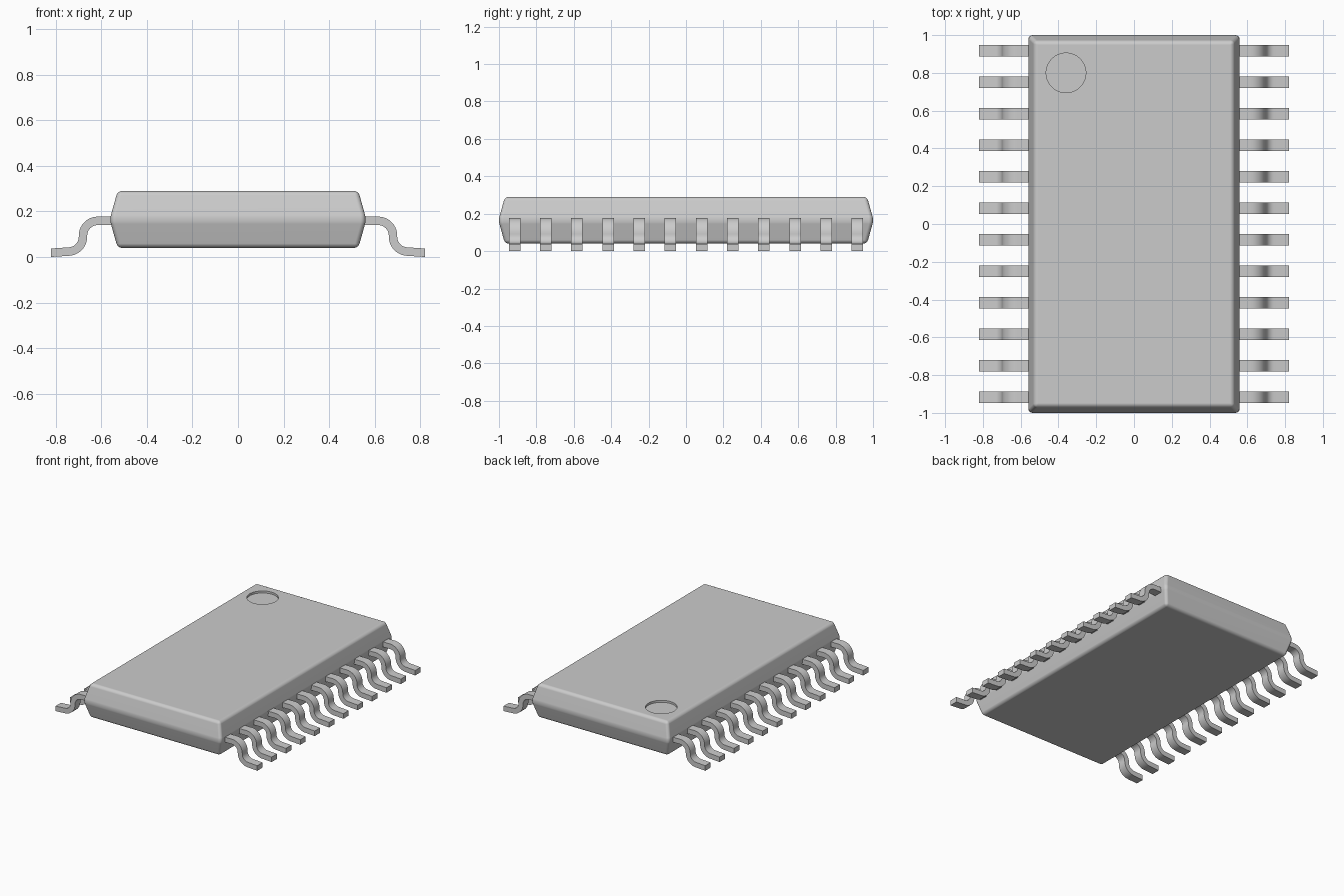
import bpy, bmesh
from math import radians, cos, sin, pi
from mathutils import Vector

default = bpy.data.objects.get("Cube")
if default:
    bpy.data.objects.remove(default)

# One plain grey for everything
grey = bpy.data.materials.new("plain grey")
grey.use_nodes = True
colour = (0.6, 0.6, 0.6, 1)
grey.diffuse_color = colour
grey.node_tree.nodes["Principled BSDF"].inputs["Base Color"].default_value = colour


def add_object(name, mesh):
    obj = bpy.data.objects.new(name, mesh)
    bpy.context.collection.objects.link(obj)
    return obj


def finish(bm, name):
    bmesh.ops.recalc_face_normals(bm, faces=bm.faces)
    mesh = bpy.data.meshes.new(name)
    bm.to_mesh(mesh)
    bm.free()
    mesh.materials.append(grey)
    return mesh


def select_only(obj):
    bpy.ops.object.select_all(action="DESELECT")
    obj.select_set(True)
    bpy.context.view_layer.objects.active = obj


# Package body: three stacked rectangles, widest at mid height, edges rounded
bm = bmesh.new()
rings = []
for z, inset in ((0.04, 0.032), (0.165, -0.003), (0.29, 0.032)):
    x, y = 0.56 - inset, 1 - inset
    rings.append([bm.verts.new(p) for p in
                  ((-x, -y, z), (x, -y, z), (x, y, z), (-x, y, z))])
for low, high in zip(rings, rings[1:]):
    for i in range(4):
        j = (i + 1) % 4
        bm.faces.new((low[i], low[j], high[j], high[i]))
bm.faces.new(rings[0])
bm.faces.new(rings[-1])
bmesh.ops.bevel(bm, geom=bm.edges[:], offset=0.02, segments=4,
                profile=0.5, affect="EDGES", clamp_overlap=True)
body = add_object("package_body", finish(bm, "package_body"))

# Round marker recess in the top, near the back right corner
bpy.ops.mesh.primitive_cylinder_add(vertices=64, radius=0.105, depth=0.1,
                                    location=(-0.36, 0.8, 0.325))
cutter = bpy.context.object
cutter.name = "marker_cutter"
cutter.data.materials.append(grey)
recess = body.modifiers.new("marker_recess", "BOOLEAN")
recess.operation = "DIFFERENCE"
recess.solver = "EXACT"
recess.object = cutter
select_only(body)
bpy.ops.object.modifier_apply(modifier=recess.name)
bpy.data.objects.remove(cutter)
bpy.ops.object.shade_smooth_by_angle(angle=radians(35))
weighted = body.modifiers.new("flat_top_normals", "WEIGHTED_NORMAL")
weighted.keep_sharp = True


# Gull-wing pin: centre line with two bends, thickened and given width
def arc(cx, cz, r, start, end, steps=10):
    angles = [radians(start + (end - start) * i / steps) for i in range(steps + 1)]
    return [Vector((cx + r * cos(a), cz + r * sin(a))) for a in angles]


path = [Vector((0.53, 0.159))]
path += arc(0.615, 0.094, 0.065, 90, 0)
path += arc(0.745, 0.089, 0.065, 180, 266)
path.append(Vector((0.82, 0.019)))

half_thick, half_width = 0.0185, 0.031
upper, lower = [], []
for i, p in enumerate(path):
    along = (path[min(i + 1, len(path) - 1)] - path[max(i - 1, 0)]).normalized()
    if i in (0, len(path) - 1):
        along = Vector((1, 0))      # square-cut ends
    normal = Vector((-along.y, along.x)) * half_thick
    upper.append(p + normal)
    lower.append(p - normal)

bm = bmesh.new()
sections = []
for u, l in zip(upper, lower):
    sections.append([bm.verts.new(c) for c in (
        (u.x, -half_width, u.y), (u.x, half_width, u.y),
        (l.x, half_width, l.y), (l.x, -half_width, l.y))])
for a, b in zip(sections, sections[1:]):
    for i in range(4):
        j = (i + 1) % 4
        bm.faces.new((a[i], a[j], b[j], b[i]))
bm.faces.new(sections[0])
bm.faces.new(sections[-1])
pin_mesh = finish(bm, "pin")

# Twelve pins along each long side
count, pitch = 12, 1 / 6
for side, turn in (("left", 0), ("right", pi)):
    for n in range(count):
        pin = add_object(f"pin_{side}_{n + 1}", pin_mesh)
        pin.location.y = (n - (count - 1) / 2) * pitch
        pin.rotation_euler.z = turn
        if side == "left" and n == 0:
            select_only(pin)
            bpy.ops.object.shade_smooth_by_angle(angle=radians(35))
